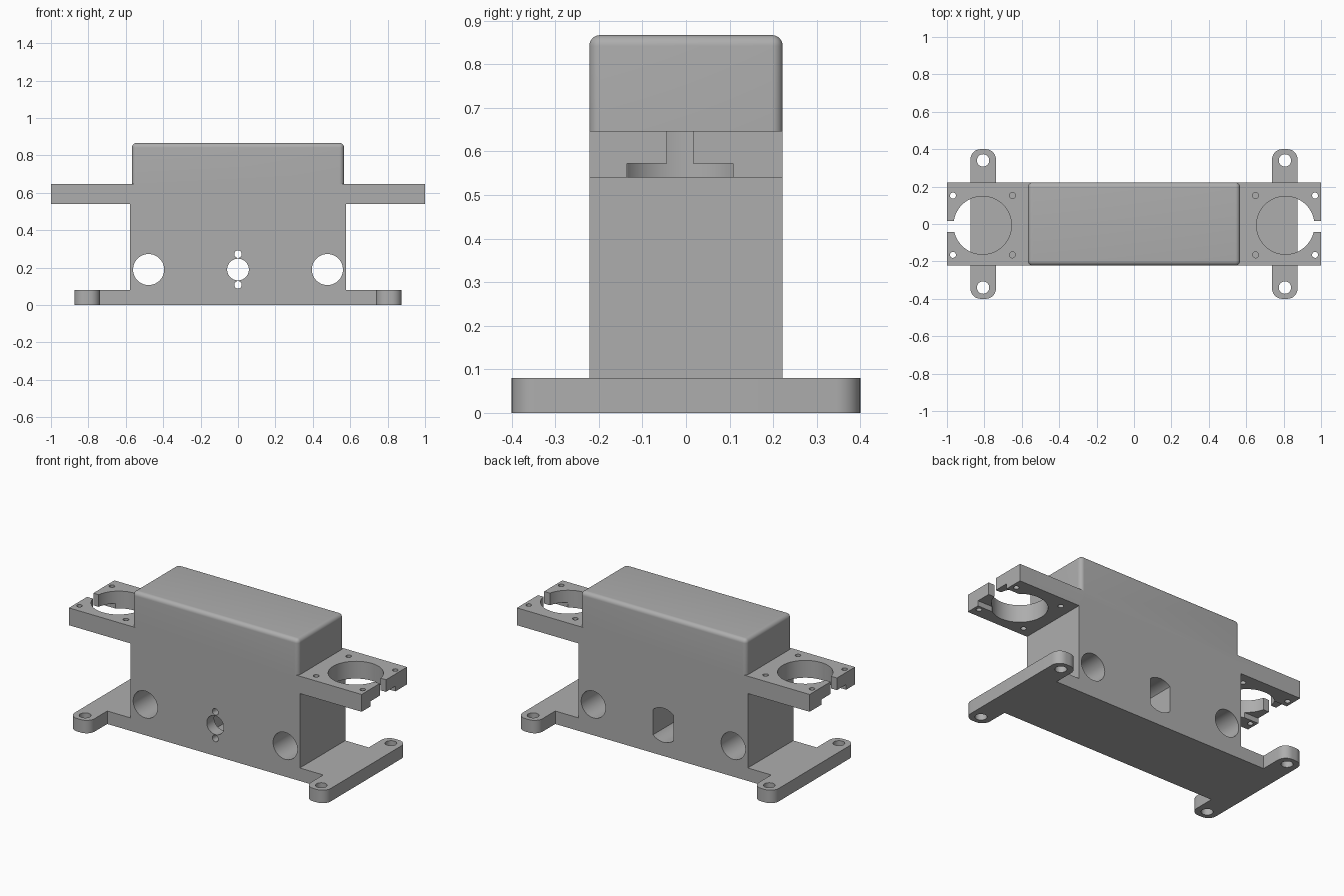
import bpy, bmesh
from mathutils import Matrix
from math import radians, sqrt

old = bpy.data.objects.get("Cube")
if old:
    bpy.data.objects.remove(old, do_unlink=True)

GREY = (0.42, 0.42, 0.42, 1)
mat = bpy.data.materials.new("plain grey")
mat.use_nodes = True
mat.diffuse_color = GREY
mat.node_tree.nodes["Principled BSDF"].inputs["Base Color"].default_value = GREY


def to_object(name, bm):
    bmesh.ops.recalc_face_normals(bm, faces=bm.faces)
    mesh = bpy.data.meshes.new(name)
    bm.to_mesh(mesh)
    bm.free()
    mesh.materials.append(mat)
    ob = bpy.data.objects.new(name, mesh)
    bpy.context.collection.objects.link(ob)
    return ob


def box(name, lo, hi, bevel=0, pick=None):
    """Box between two corners, rounding the edges chosen by pick."""
    bm = bmesh.new()
    bmesh.ops.create_cube(bm, size=1)
    for v in bm.verts:
        v.co = [lo[i] if v.co[i] < 0 else hi[i] for i in range(3)]
    if bevel:
        edges = [e for e in bm.edges if pick(e)]
        bmesh.ops.bevel(bm, geom=edges, offset=bevel, segments=8,
                        profile=0.5, affect='EDGES')
    return to_object(name, bm)


def cylinder(name, centre, radius, depth, along_y=False):
    bm = bmesh.new()
    bmesh.ops.create_cone(bm, cap_ends=True, segments=64, radius1=radius,
                          radius2=radius, depth=depth)
    turn = Matrix.Rotation(radians(90 if along_y else 0), 4, 'X')
    bm.transform(Matrix.Translation(centre) @ turn)
    return to_object(name, bm)


def combine(target, others, operation):
    """Apply each boolean in turn and discard the helper."""
    bpy.context.view_layer.objects.active = target
    for other in others:
        mod = target.modifiers.new("combine", 'BOOLEAN')
        mod.operation, mod.solver, mod.object = operation, 'EXACT', other
        bpy.ops.object.modifier_apply(modifier=mod.name)
        bpy.data.objects.remove(other, do_unlink=True)


def upright(e):
    return abs(e.verts[0].co.z - e.verts[1].co.z) > 0.01


def not_bottom(e):
    return max(v.co.z for v in e.verts) > 0.7


# Main block: stepped side profile with base plate and arms
half = [(0.8, 0), (0.8, 0.08), (0.578, 0.08), (0.578, 0.54), (1, 0.54), (1, 0.647)]
outline = half + [(-x, z) for x, z in reversed(half)]
bm = bmesh.new()
face = bm.faces.new([bm.verts.new((x, -0.222, z)) for x, z in outline])
grown = bmesh.ops.extrude_face_region(bm, geom=[face])["geom"]
bmesh.ops.translate(bm, vec=(0, 0.444, 0),
                    verts=[g for g in grown if isinstance(g, bmesh.types.BMVert)])
housing = to_object("housing", bm)

# Rounded cap and the mounting feet
solids = [box("cap", (-0.567, -0.222, 0.6), (0.567, 0.222, 0.867), 0.025, not_bottom)]
for s in (-1, 1):
    x0, x1 = sorted((s * 0.738, s * 0.875))
    solids.append(box("foot_bar", (x0, -0.4, 0), (x1, 0.4, 0.08), 0.055, upright))
combine(housing, solids, 'UNION')

cutters = []
for s in (-1, 1):
    # Arm ring opening, end slot and the shallow recess below it
    cutters.append(cylinder("ring_hole", (s * 0.81, -0.007, 0.6), 0.155, 0.3))
    x0, x1 = sorted((s * 0.9, s * 1.1))
    cutters.append(box("end_slot", (x0, -0.044, 0.5), (x1, 0.016, 0.7)))
    cutters.append(box("end_recess", (x0, -0.135, 0.5), (x1, 0.108, 0.572)))
    # Screw holes in arms and feet
    for x in (0.65, 0.968):
        for y in (-0.165, 0.152):
            cutters.append(cylinder("screw_hole", (s * x, y, 0.6), 0.016, 0.3))
    for y in (-0.34, 0.34):
        cutters.append(cylinder("foot_hole", (s * 0.807, y, 0.04), 0.033, 0.2))
    # Large bores through the body
    cutters.append(cylinder("bore", (s * 0.478, 0, 0.19), 0.083, 1, True))

# Centre opening with two pin holes in the front wall
for z, r in ((0.19, 0.058), (0.272, 0.02), (0.108, 0.02)):
    cutters.append(cylinder("front_hole", (0, -0.2, z), r, 0.2, True))

# Rear pocket: a disc with straight sides
pocket = cylinder("pocket", (0, 0.1, 0.19), 0.105, 0.5, True)
combine(pocket, [box("pocket_sides", (-0.07, -0.3, 0), (0.07, 0.5, 0.4))], 'INTERSECT')
cutters.append(pocket)
combine(housing, cutters, 'DIFFERENCE')

# Clean shading
bpy.ops.object.select_all(action='DESELECT')
housing.select_set(True)
bpy.context.view_layer.objects.active = housing
bpy.ops.object.shade_smooth_by_angle(angle=radians(30))
